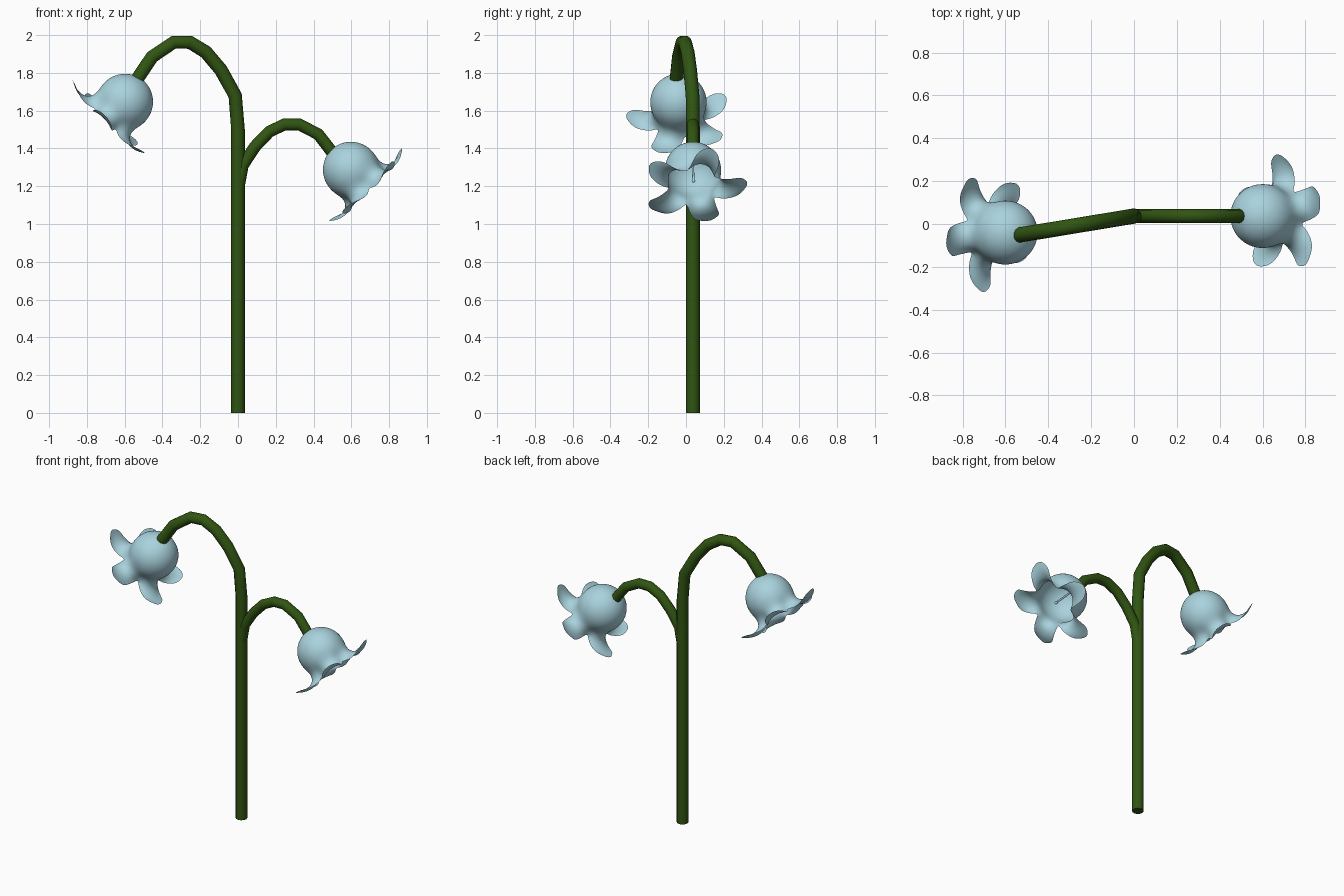
import bpy, bmesh
from math import sin, cos, radians
from mathutils import Matrix, Vector

if "Cube" in bpy.data.objects:
    bpy.data.objects.remove(bpy.data.objects["Cube"])


def material(name, color):
    m = bpy.data.materials.new(name)
    m.diffuse_color = (*color, 1)
    m.use_nodes = True
    m.node_tree.nodes["Principled BSDF"].inputs["Base Color"].default_value = m.diffuse_color
    return m


GREEN = material("stem_green", (0.03, 0.09, 0.006))
BLUE = material("petal_blue", (0.40, 0.65, 0.73))


def activate(obj):
    bpy.ops.object.select_all(action='DESELECT')
    obj.select_set(True)
    bpy.context.view_layer.objects.active = obj


def tube(name, points, radius, mat, matrix=Matrix()):
    """Round capped tube swept along a polyline."""
    cu = bpy.data.curves.new(name, 'CURVE')
    cu.dimensions = '3D'
    cu.bevel_depth = radius
    cu.bevel_resolution = 4
    cu.use_fill_caps = True
    sp = cu.splines.new('POLY')
    sp.points.add(len(points) - 1)
    for p, co in zip(sp.points, points):
        p.co = (*(matrix @ Vector(co)), 1)
    obj = bpy.data.objects.new(name, cu)
    bpy.context.collection.objects.link(obj)
    activate(obj)
    bpy.ops.object.convert(target='MESH')
    obj = bpy.context.object
    obj.data.materials.clear()
    obj.data.materials.append(mat)
    bpy.ops.object.shade_smooth_by_angle(angle=radians(50))
    return obj


# Bell rows: axial and radius on the petal midline, axial and radius on the
# petal edge, and the share of the 72 degree sector that the petal fills
R = 0.153
ROWS = [(-R * cos(radians(a)), R * sin(radians(a)),
         -R * cos(radians(a)), R * sin(radians(a)), 1) for a in range(0, 106, 15)]
ROWS += [
    (0.080, 0.144, 0.085, 0.126, 1),
    (0.112, 0.164, 0.125, 0.124, 1),
    (0.124, 0.186, 0.145, 0.158, 0.78),
    (0.128, 0.212, 0.146, 0.200, 0.58),
    (0.125, 0.242, 0.136, 0.232, 0.48),
    (0.117, 0.266, 0.122, 0.258, 0.36),
    (0.110, 0.284, 0.112, 0.276, 0.17),
]


def bell(name, matrix):
    """Round bell opening into five flared petals along local +z."""
    bm = bmesh.new()
    steps = (-1, -0.5, 0, 0.5, 1)
    for k in range(5):
        mid = 20 + 72 * k
        grid = []
        for zm, rm, ze, re, share in ROWS:
            row = []
            for w in steps:
                t = w * w
                z, r = zm + (ze - zm) * t, rm + (re - rm) * t
                a = radians(mid + 36 * share * w)
                row.append(bm.verts.new((r * cos(a), r * sin(a), z)))
            grid.append(row)
        for lo, hi in zip(grid, grid[1:]):
            for i in range(4):
                bm.faces.new((lo[i], lo[i + 1], hi[i + 1], hi[i]))
    bmesh.ops.remove_doubles(bm, verts=bm.verts, dist=0.0005)
    bmesh.ops.recalc_face_normals(bm, faces=bm.faces)
    me = bpy.data.meshes.new(name)
    bm.to_mesh(me)
    bm.free()
    me.materials.append(BLUE)
    me.polygons.foreach_set("use_smooth", [True] * len(me.polygons))
    obj = bpy.data.objects.new(name, me)
    obj.matrix_world = matrix
    bpy.context.collection.objects.link(obj)
    sub = obj.modifiers.new("smooth", 'SUBSURF')
    sub.levels = sub.render_levels = 2


def flower(side, centre, heading):
    m = (Matrix.Translation(centre) @ Matrix.Rotation(radians(heading), 4, 'Z')
         @ Matrix.Rotation(radians(135), 4, 'Y'))
    bell(side + "_bell", m)
    # Pistil inside the bell, with a thicker tip
    tube(side + "_pistil", [(0, 0, -0.15), (0, 0, 0.08)], 0.006, BLUE, m)
    bpy.ops.mesh.primitive_uv_sphere_add(segments=12, ring_count=8, radius=0.01)
    tip = bpy.context.object
    tip.name = side + "_pistil_tip"
    tip.matrix_world = m @ Matrix.Translation((0, 0, 0.08))
    tip.data.materials.append(BLUE)
    bpy.ops.object.shade_smooth()


# Main stem arching left; it veers towards the front along the arch
Y0 = 0.037
arch = [(0, 0), (0, 0.6), (0, 1.2), (0, 1.5), (-0.015, 1.68), (-0.09, 1.815),
        (-0.17, 1.91), (-0.255, 1.962), (-0.34, 1.962), (-0.455, 1.885), (-0.535, 1.765)]
tube("main_stem", [(x, Y0 + 0.165 * x, z) for x, z in arch], 0.036, GREEN)

# Side branch arching right
branch = [(0, 1.18), (0.025, 1.31), (0.09, 1.41), (0.165, 1.488), (0.245, 1.527),
          (0.325, 1.527), (0.425, 1.475), (0.51, 1.365)]
tube("side_branch", [(x, Y0, z) for x, z in branch], 0.032, GREEN)

# Two nodding flowers
flower("left", (-0.60, -0.04, 1.645), 176)
flower("right", (0.60, 0.037, 1.285), 3)
